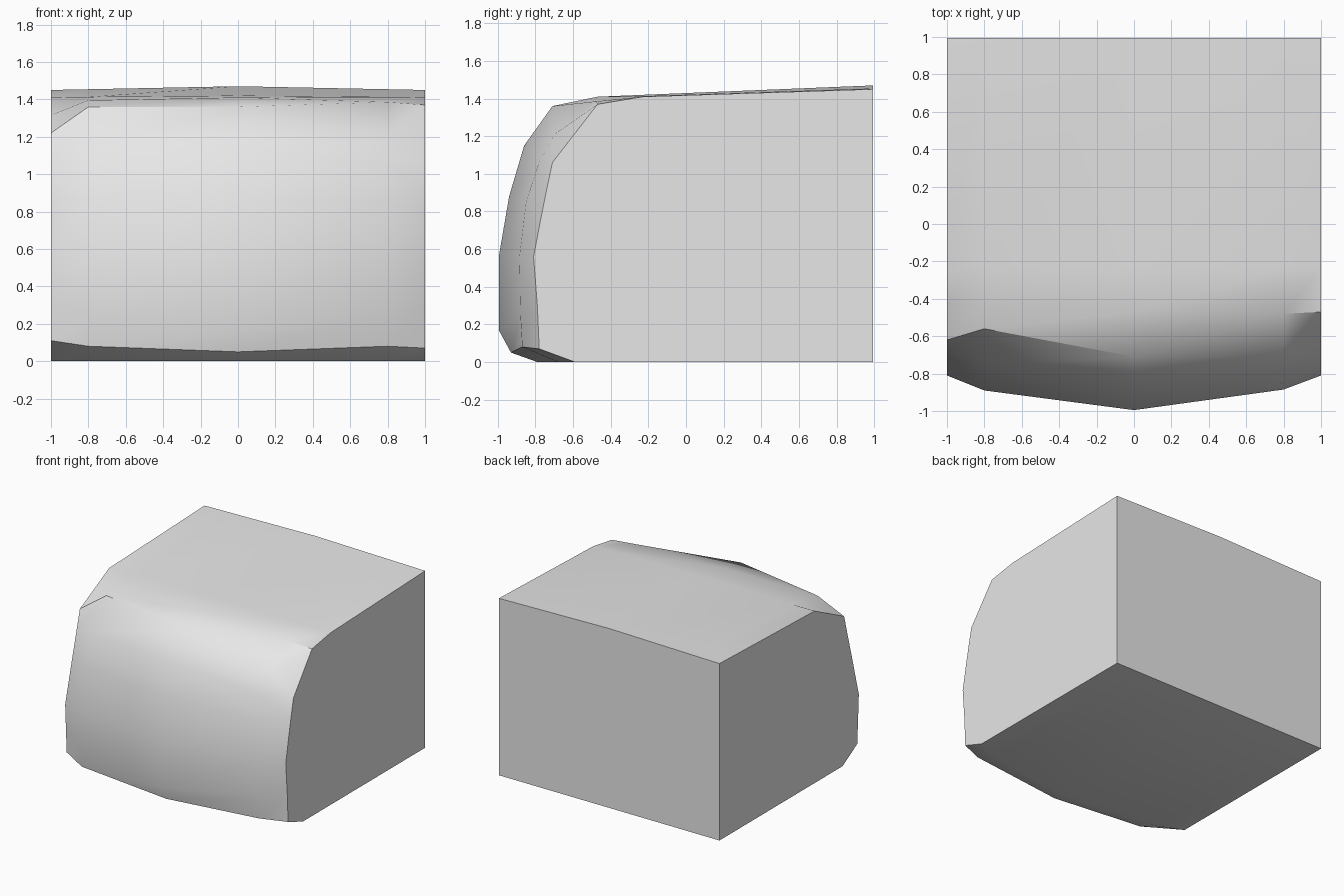
import bpy
import bmesh

if "Cube" in bpy.data.objects:
    bpy.data.objects.remove(bpy.data.objects["Cube"], do_unlink=True)

# Single plain grey
grey = bpy.data.materials.new("plain_grey")
grey.use_nodes = True
colour = (0.8, 0.8, 0.8, 1)
grey.diffuse_color = colour
grey.node_tree.nodes["Principled BSDF"].inputs["Base Color"].default_value = colour

BACK = 0.995

# Side profiles (y, z) from the underside, up the bowed front, to the top.
# Last value of each station is the height of the back edge.
stations = [
    (-1.0, [(-.60, 0), (-.79, .11), (-.80, .30), (-.81, .51), (-.72, .85),
            (-.66, 1.07), (-.62, 1.22), (-.43, 1.315), (-.24, 1.41)], 1.45),
    (-0.8, [(-.69, 0), (-.88, .08), (-.89, .25), (-.89, .56), (-.84, .87),
            (-.75, 1.12), (-.56, 1.36), (-.42, 1.395), (-.23, 1.413)], 1.454),
    (0.0, [(-.79, 0), (-.93, .05), (-.995, .17), (-.995, .56), (-.94, .88),
           (-.86, 1.15), (-.71, 1.36), (-.47, 1.41), (-.23, 1.42)], 1.47),
    (0.8, [(-.68, 0), (-.87, .08), (-.88, .25), (-.885, .56), (-.85, .85),
           (-.785, 1.05), (-.70, 1.21), (-.48, 1.385), (-.23, 1.413)], 1.454),
    (1.0, [(-.59, 0), (-.78, .07), (-.79, .30), (-.81, .56), (-.77, .77),
           (-.74, .92), (-.71, 1.06), (-.47, 1.37), (-.23, 1.41)], 1.45),
]

# Loft the stations into one closed block
bm = bmesh.new()
rings = []
for x, profile, top in stations:
    outline = profile + [(BACK, top), (BACK, 0)]
    rings.append([bm.verts.new((x, y, z)) for y, z in outline])
for a, b in zip(rings, rings[1:]):
    for i in range(len(a)):
        j = (i + 1) % len(a)
        bm.faces.new((a[i], a[j], b[j], b[i]))

# Flat side caps
bm.faces.new(rings[0])
bm.faces.new(rings[-1])
bmesh.ops.recalc_face_normals(bm, faces=bm.faces)

mesh = bpy.data.meshes.new("bowed_block")
bm.to_mesh(mesh)
bm.free()
mesh.materials.append(grey)
block = bpy.data.objects.new("bowed_block", mesh)
bpy.context.collection.objects.link(block)

# Smooth front, crisp outer edges
bpy.ops.object.select_all(action='DESELECT')
block.select_set(True)
bpy.context.view_layer.objects.active = block
bpy.ops.object.shade_smooth_by_angle(angle=0.56)
